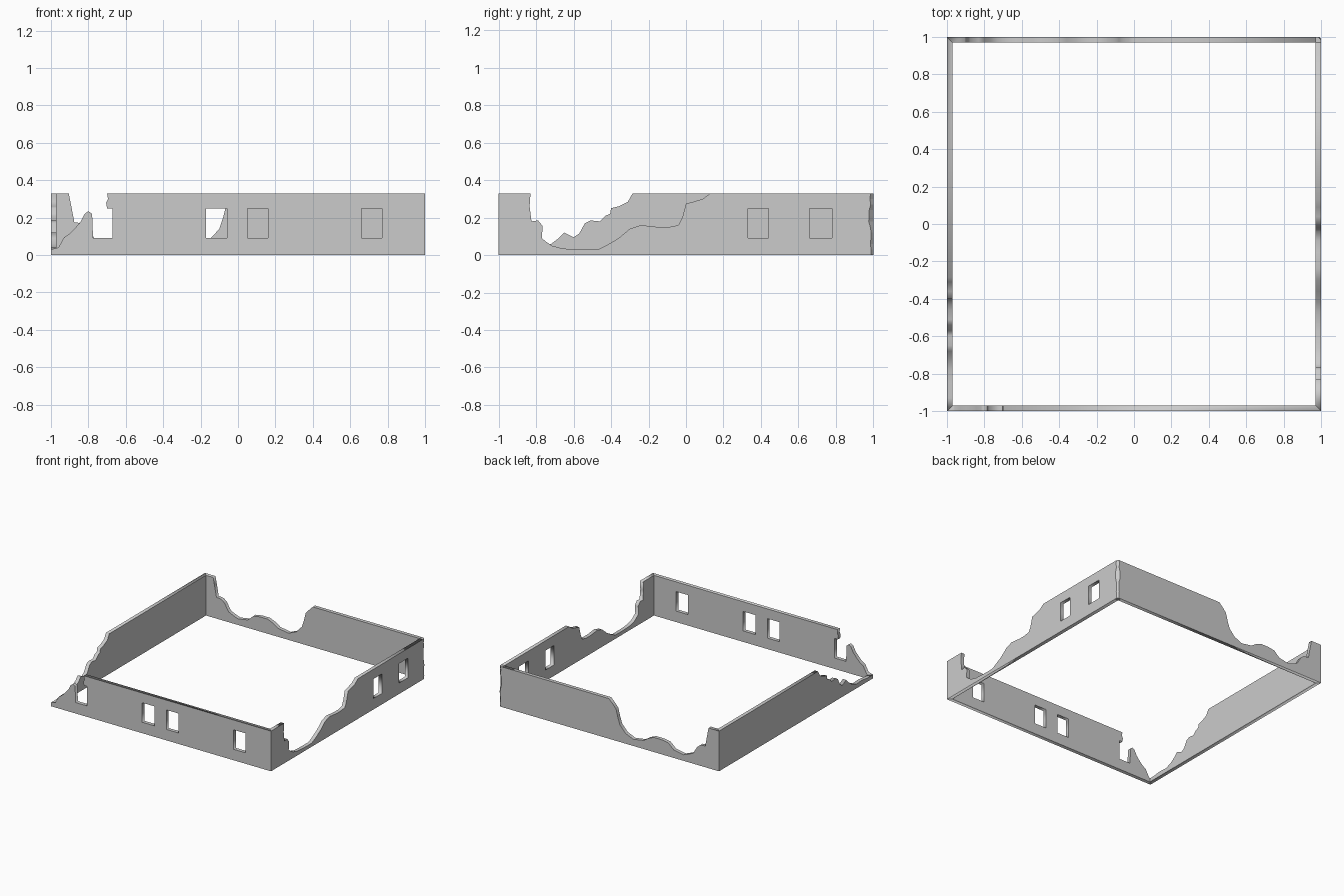
import bpy, bmesh, random

if "Cube" in bpy.data.objects:
    bpy.data.objects.remove(bpy.data.objects["Cube"])

random.seed(4)
H, T = 0.33, 0.03            # wall height and thickness
SILL, HEAD = 0.09, 0.25      # window bottom and top


def wall(name, top, windows, place, chipped_end=False):
    """Extrude a ruined top profile (u, z) with window holes, then stand it in place."""
    cu = bpy.data.curves.new(name, 'CURVE')
    cu.dimensions, cu.fill_mode, cu.extrude = '2D', 'BOTH', T / 2
    outlines = [[(-1, 0)] + top + [(1, 0)]]
    outlines += [[(a, SILL), (b, SILL), (b, HEAD), (a, HEAD)] for a, b in windows]
    for pts in outlines:
        s = cu.splines.new('POLY')
        s.points.add(len(pts) - 1)
        for p, (u, z) in zip(s.points, pts):
            p.co = (u, z, 0, 1)
        s.use_cyclic_u = True
    tmp = bpy.data.objects.new(name + "_curve", cu)
    bpy.context.collection.objects.link(tmp)
    bpy.context.view_layer.update()
    me = bpy.data.meshes.new_from_object(
        tmp.evaluated_get(bpy.context.evaluated_depsgraph_get()))
    bpy.data.objects.remove(tmp)

    bm = bmesh.new()
    bm.from_mesh(me)
    bmesh.ops.remove_doubles(bm, verts=bm.verts, dist=1e-4)
    for v in bm.verts:
        u, z, d = v.co.x, v.co.y, v.co.z + T / 2
        # mitre the ends; the chipped corner gets a square end
        low = -1 + d
        high = 1 - (T if chipped_end else d)
        u = min(max(u, low), high)
        v.co = (*place(u, d), z)
    bmesh.ops.recalc_face_normals(bm, faces=bm.faces)
    bm.to_mesh(me)
    bm.free()
    me.name = name
    bpy.context.collection.objects.link(bpy.data.objects.new(name, me))


# Front wall: crumbled left end runs into the first window
wall("front_wall",
     [(-1, .03), (-.96, .04), (-.93, .095), (-.90, .115), (-.87, .145), (-.84, .18),
      (-.82, .22), (-.80, .235), (-.78, .22), (-.775, SILL), (-.67, SILL), (-.67, HEAD),
      (-.70, HEAD), (-.705, .28), (-.695, .30), (-.70, H), (1, H)],
     [(-.17, -.06), (.05, .16), (.66, .77)],
     lambda u, d: (u, -1 + d))

# Back wall: wide breach on the left half
wall("back_wall",
     [(-1, H), (-.905, H), (-.895, .28), (-.875, .175), (-.83, .17), (-.80, .145),
      (-.765, .085), (-.73, .07), (-.68, .05), (-.59, .065), (-.54, .11), (-.48, .12),
      (-.41, .12), (-.36, .10), (-.315, .07), (-.22, .055), (-.15, .085), (-.10, .14),
      (-.08, .20), (-.065, .26), (-.04, .29), (0, H), (1, H)],
     [], lambda u, d: (u, 1 - d), True)

# Left wall: stepped collapse towards the front
wall("left_wall",
     [(-1, .03), (-.93, .03), (-.85, .04), (-.78, .035), (-.72, .06), (-.68, .09),
      (-.65, .12), (-.60, .095), (-.57, .115), (-.54, .17), (-.51, .185), (-.46, .18),
      (-.43, .21), (-.405, .22), (-.40, .25), (-.36, .26), (-.31, .285), (-.285, H), (1, H)],
     [], lambda u, d: (-1 + d, u))

# Right wall: long sagging breach, two windows at the back
wall("right_wall",
     [(-1, H), (-.83, H), (-.835, .26), (-.825, .18), (-.79, .185), (-.765, .155),
      (-.77, .09), (-.745, .07), (-.715, .05), (-.66, .035), (-.57, .03), (-.47, .03),
      (-.42, .055), (-.36, .09), (-.30, .14), (-.24, .16), (-.15, .15), (-.09, .15),
      (-.04, .16), (-.02, .20), (0, .275), (.04, .285), (.09, .30), (.13, H), (1, H)],
     [(.33, .44), (.66, .78)],
     lambda u, d: (1 - d, u), True)

# Chipped corner post joining back and right walls
bm = bmesh.new()
rings = []
for i in range(12):
    c = random.uniform(.010, .026)
    foot = [(1 - T, 1 - T), (1, 1 - T), (1, 1 - c), (1 - c, 1), (1 - T, 1)]
    rings.append([bm.verts.new((x, y, H * i / 11)) for x, y in foot])
for a, b in zip(rings, rings[1:]):
    for k in range(5):
        n = (k + 1) % 5
        bm.faces.new((a[k], a[n], b[n], b[k]))
bm.faces.new(rings[0][::-1])
bm.faces.new(rings[-1])
me = bpy.data.meshes.new("chipped_corner")
bm.to_mesh(me)
bm.free()
bpy.context.collection.objects.link(bpy.data.objects.new("chipped_corner", me))
